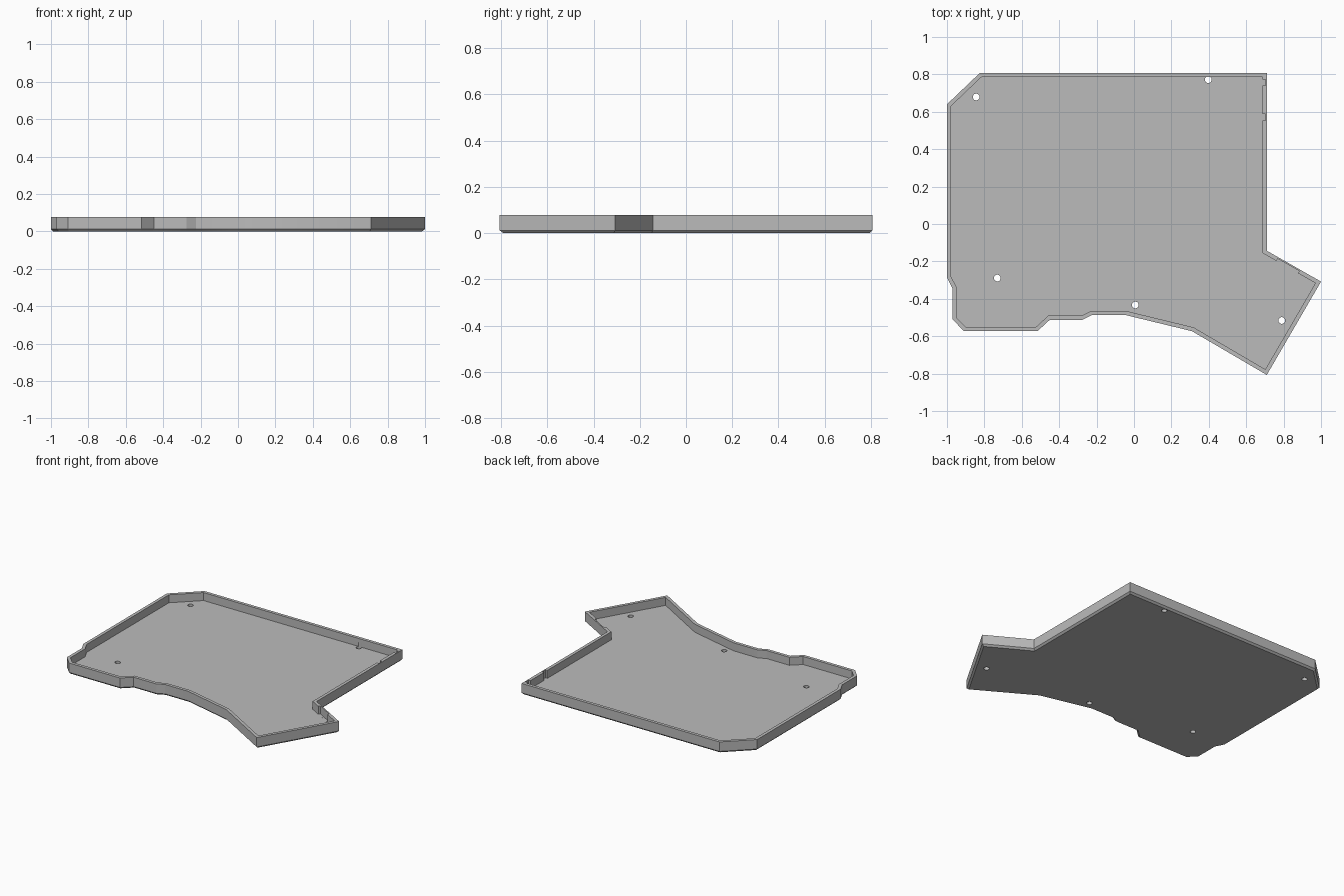
import bpy, bmesh, math
from mathutils import Vector, Matrix

cube = bpy.data.objects.get("Cube")
if cube:
    bpy.data.objects.remove(cube, do_unlink=True)

HEIGHT, FLOOR, WALL, CHAMFER = 0.078, 0.022, 0.022, 0.012

# Outer outline, counter-clockwise from above
outline = [Vector(p) for p in (
    (-0.825, 0.807), (-1, 0.64), (-1, -0.286), (-0.97, -0.345), (-0.97, -0.51),
    (-0.91, -0.572), (-0.515, -0.572), (-0.45, -0.512), (-0.275, -0.512),
    (-0.225, -0.487), (-0.045, -0.487), (0.31, -0.573), (0.71, -0.807),
    (1, -0.308), (0.71, -0.143), (0.71, 0.807))]
screw_holes = [(-0.844, 0.679), (0.397, 0.772), (-0.731, -0.289), (0.007, -0.433), (0.79, -0.516)]

grey = bpy.data.materials.new("grey_plastic")
grey.use_nodes = True
colour = (0.5, 0.5, 0.5, 1)
grey.diffuse_color = colour
grey.node_tree.nodes["Principled BSDF"].inputs["Base Color"].default_value = colour


def inset(points, distance):
    """Move every edge of a closed outline inwards, with mitred corners."""
    result = []
    for i, p in enumerate(points):
        a = (p - points[i - 1]).normalized()
        b = (points[(i + 1) % len(points)] - p).normalized()
        na, nb = Vector((-a.y, a.x)), Vector((-b.y, b.x))
        result.append(p + (na + nb) * distance / (1 + na.dot(nb)))
    return result


def make_object(name, bm):
    bmesh.ops.recalc_face_normals(bm, faces=bm.faces)
    mesh = bpy.data.meshes.new(name)
    bm.to_mesh(mesh)
    bm.free()
    mesh.materials.append(grey)
    obj = bpy.data.objects.new(name, mesh)
    bpy.context.collection.objects.link(obj)
    return obj


# Tray: chamfered base, outer wall, rim, inner wall and floor
bm = bmesh.new()
layers = [(CHAMFER, 0), (0, CHAMFER), (0, HEIGHT), (WALL, HEIGHT), (WALL, FLOOR)]
rings = [[bm.verts.new((p.x, p.y, z)) for p in inset(outline, d)] for d, z in layers]
for low, high in zip(rings, rings[1:]):
    for i in range(len(low)):
        j = (i + 1) % len(low)
        bm.faces.new((low[i], low[j], high[j], high[i]))
bm.faces.new(rings[0][::-1])
bm.faces.new(rings[-1])
tray = make_object("case_tray", bm)

# Cutters: screw holes and connector recesses in the inner walls
bm = bmesh.new()
for x, y in screw_holes:
    bmesh.ops.create_cone(bm, cap_ends=True, segments=32, radius1=0.018, radius2=0.018,
                          depth=0.1, matrix=Matrix.Translation((x, y, 0)))
recesses = [(0.683, 0.757, 0.04, 0.032, 0), (0.683, 0.571, 0.04, 0.034, 0),
            (0.82, -0.229, 0.134, 0.024, -30)]
for x, y, length, width, angle in recesses:
    place = Matrix.Translation((x, y, FLOOR + 0.0505))
    turn = Matrix.Rotation(math.radians(angle), 4, 'Z')
    size = Matrix.Diagonal((length, width, 0.1, 1))
    bmesh.ops.create_cube(bm, size=1, matrix=place @ turn @ size)
cutter = make_object("hole_cutter", bm)
cutter.hide_render = True

cut = tray.modifiers.new("openings", 'BOOLEAN')
cut.operation, cut.solver, cut.object = 'DIFFERENCE', 'EXACT', cutter

# Apply the cut and drop the helper
bpy.context.view_layer.update()
evaluated = tray.evaluated_get(bpy.context.evaluated_depsgraph_get())
finished = bpy.data.meshes.new_from_object(evaluated)
tray.modifiers.clear()
tray.data = finished
bpy.data.objects.remove(cutter, do_unlink=True)

# Crisp flat walls, smooth hole sides
bpy.context.view_layer.objects.active = tray
tray.select_set(True)
bpy.ops.object.shade_smooth_by_angle(angle=math.radians(20))
